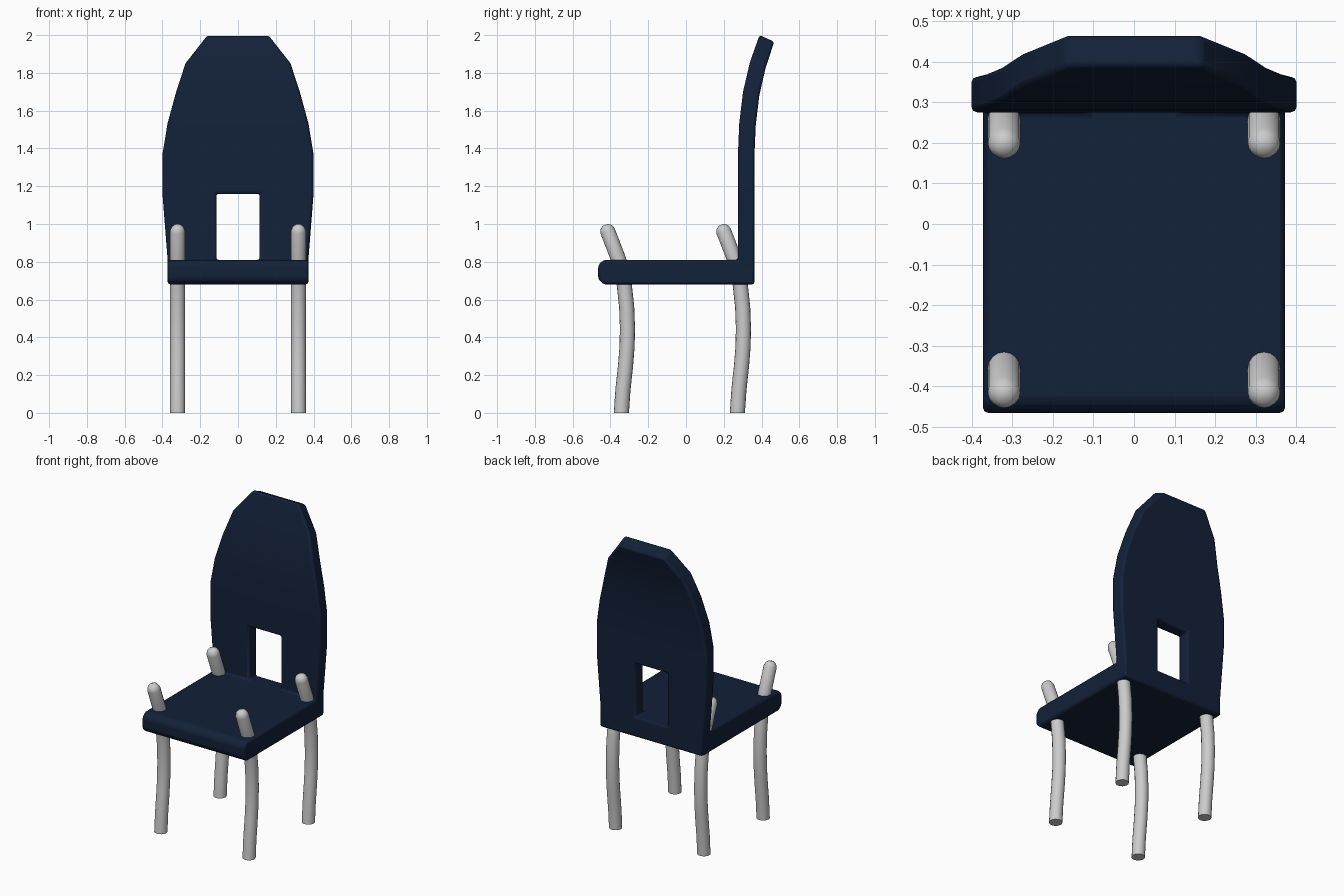
import bpy, bmesh, math
from mathutils import Vector

if "Cube" in bpy.data.objects:
    bpy.data.objects.remove(bpy.data.objects["Cube"])


def finish(name, bm, angle=35):
    bmesh.ops.recalc_face_normals(bm, faces=bm.faces)
    mesh = bpy.data.meshes.new(name)
    bm.to_mesh(mesh)
    bm.free()
    obj = bpy.data.objects.new(name, mesh)
    bpy.context.collection.objects.link(obj)
    bpy.ops.object.select_all(action='DESELECT')
    obj.select_set(True)
    bpy.context.view_layer.objects.active = obj
    bpy.ops.object.shade_smooth_by_angle(angle=math.radians(angle))
    return obj


# Side profile of the shell: (y, z, half width) in quads from seat nose to back top
W = 0.372
nose = [(-0.465, 0.782, W), (-0.465, 0.708, W)]
seat_front = [(-0.437, 0.81, W), (-0.437, 0.68, W)]
seat_rear = [(0.275, 0.81, W), (0.275, 0.68, W)]
heel = [(0.362, 0.81, W), (0.362, 0.68, W)]
back = [  # front y, front z, rear y, rear z, half width
    (0.275, 0.81, 0.362, 0.81, W),
    (0.275, 1.16, 0.362, 1.16, 0.40),
    (0.275, 1.37, 0.362, 1.355, 0.40),
    (0.282, 1.535, 0.369, 1.52, 0.373),
    (0.302, 1.70, 0.388, 1.68, 0.328),
    (0.338, 1.855, 0.421, 1.825, 0.278),
    (0.389, 2.0, 0.467, 1.965, 0.165),
]
rows = [[(fy, fz, w), (ry, rz, w)] for fy, fz, ry, rz, w in back]
chain = [nose, seat_front, seat_rear, heel]
quads = [(a[0], a[1], b[1], b[0]) for a, b in zip(chain, chain[1:])]
hole_row = len(quads)
quads += [(a[0], a[1], b[1], b[0]) for a, b in zip(rows, rows[1:])]

# Seat and back in one piece: three columns of blocks, middle one left open for the hole
bm = bmesh.new()
verts, faces = {}, {}


def corner(p, col):
    x = (-p[2], -0.115, 0.115, p[2])[col]
    key = (col, p[0], p[1])
    if key not in verts:
        verts[key] = bm.verts.new((x, p[0], p[1]))
    return verts[key]


def toggle(loop):
    # a wall shared by two blocks is internal, so it cancels out
    key = frozenset(loop)
    if key in faces:
        del faces[key]
    else:
        faces[key] = loop


for i, q in enumerate(quads):
    for c in range(3):
        if i == hole_row and c == 1:
            continue
        a = [corner(p, c) for p in q]
        b = [corner(p, c + 1) for p in q]
        toggle(a)
        toggle(b)
        for k in range(4):
            n = (k + 1) % 4
            toggle([a[k], a[n], b[n], b[k]])
for loop in faces.values():
    bm.faces.new(loop)

shell = finish("seat_and_back", bm)
bevel = shell.modifiers.new("soft_edges", 'BEVEL')
bevel.width = 0.013
bevel.segments = 2
bevel.limit_method = 'ANGLE'
bevel.angle_limit = math.radians(30)
navy = bpy.data.materials.new("navy")
navy.diffuse_color = (0.006, 0.015, 0.04, 1)
navy.use_nodes = True
navy.node_tree.nodes["Principled BSDF"].inputs["Base Color"].default_value = navy.diffuse_color
shell.data.materials.append(navy)

# Curved legs poking up through the seat: (y, z, radius)
LEG = [(-0.342, 0, 0.04), (-0.334, 0.12, 0.04), (-0.32, 0.25, 0.04),
       (-0.312, 0.35, 0.04), (-0.31, 0.45, 0.04), (-0.314, 0.56, 0.04),
       (-0.327, 0.68, 0.04), (-0.356, 0.81, 0.04), (-0.415, 0.963, 0.04),
       (-0.423, 0.983, 0.032), (-0.428, 0.995, 0.015)]


def make_leg(name, x, dy, sides=16):
    bm = bmesh.new()
    rings = []
    for i, (y, z, r) in enumerate(LEG):
        p, n = LEG[max(i - 1, 0)], LEG[min(i + 1, len(LEG) - 1)]
        t = Vector((0, n[0] - p[0], n[1] - p[1])).normalized()
        if i == 0:
            t = Vector((0, 0, 1))
        side = Vector((0, t.z, -t.y))
        ring = []
        for k in range(sides):
            a = math.tau * k / sides
            co = Vector((x + r * math.cos(a), y + dy, z)) + side * (r * math.sin(a))
            ring.append(bm.verts.new(co))
        rings.append(ring)
    for a, b in zip(rings, rings[1:]):
        for k in range(sides):
            n = (k + 1) % sides
            bm.faces.new((a[k], a[n], b[n], b[k]))
    bm.faces.new(rings[0])
    bm.faces.new(rings[-1])
    return finish(name, bm, 50)


for row, dy in (("front", 0), ("back", 0.614)):
    for hand, x in (("left", -0.32), ("right", 0.32)):
        make_leg(f"{row}_leg_{hand}", x, dy)
